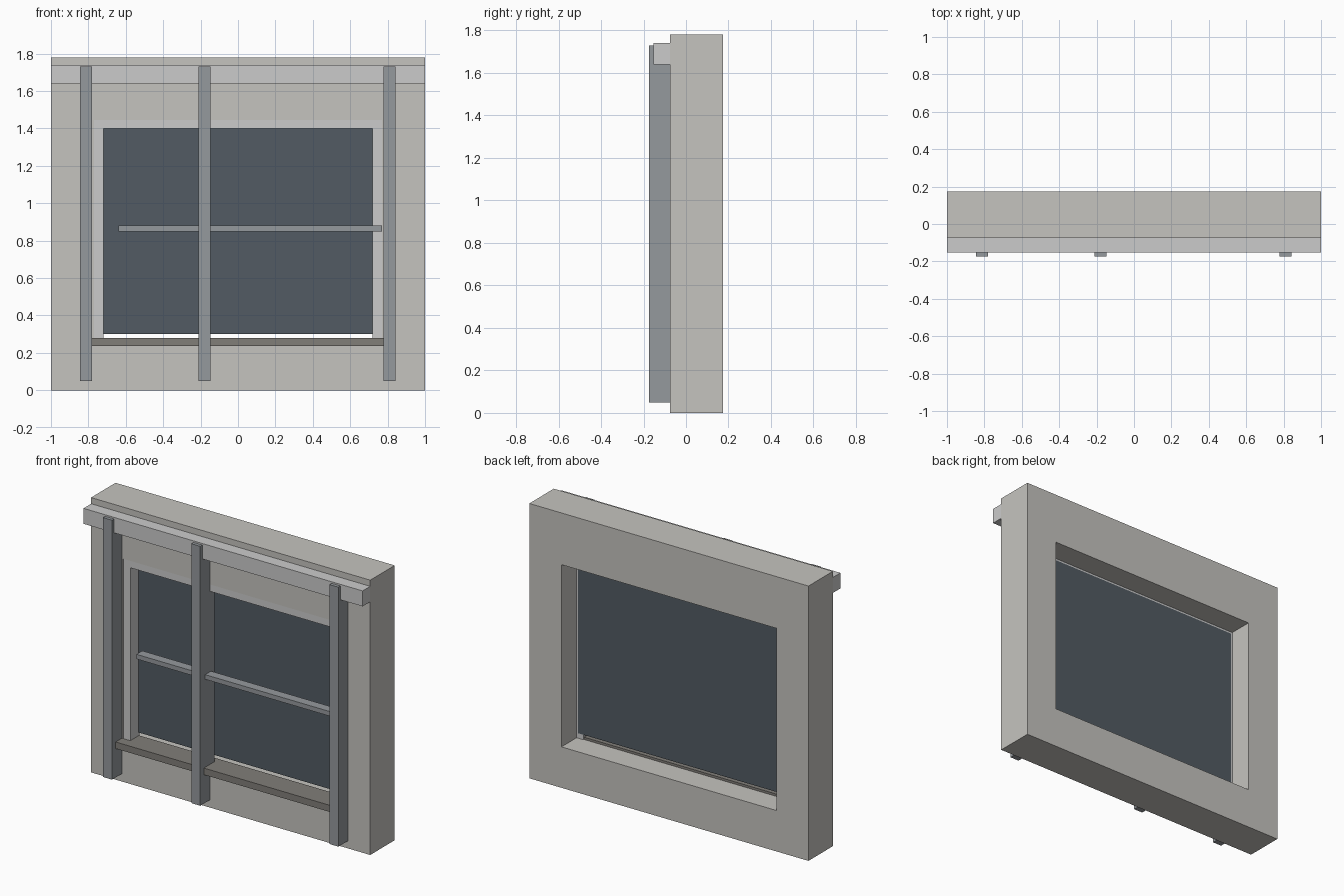
import bpy

if "Cube" in bpy.data.objects:
    bpy.data.objects.remove(bpy.data.objects["Cube"])


def material(name, color):
    m = bpy.data.materials.new(name)
    m.diffuse_color = (*color, 1)
    m.use_nodes = True
    m.node_tree.nodes["Principled BSDF"].inputs["Base Color"].default_value = m.diffuse_color
    return m


WALL = material("plaster", (0.56, 0.55, 0.52))
TRIM = material("light_trim", (0.52, 0.52, 0.52))
METAL = material("metal", (0.30, 0.32, 0.34))
SILL = material("sill_stone", (0.22, 0.21, 0.19))
GLASS = material("dark_glass", (0.085, 0.105, 0.125))


def box(name, x, y, z, mat):
    """Box from (min, max) ranges on each axis."""
    bpy.ops.mesh.primitive_cube_add(size=1)
    ob = bpy.context.object
    ob.name = name
    for v in ob.data.vertices:
        v.co = [r[0] if c < 0 else r[1] for c, r in zip(v.co, (x, y, z))]
    ob.data.materials.append(mat)
    return ob


# Wall around the opening
wall_y = (-0.075, 0.175)
half, low, high = 0.77, 0.265, 1.445
box("wall_below", (-half, half), wall_y, (0, low), WALL)
box("wall_above", (-half, half), wall_y, (high, 1.78), WALL)

# Side walls and window jambs, mirrored left and right
frame_y = (-0.074, 0.02)
for side, s in (("left", -1), ("right", 1)):
    box(f"wall_{side}", sorted((s * half, s)), wall_y, (0, 1.78), WALL)
    box(f"jamb_{side}", sorted((s * 0.72, s * half)), frame_y, (low, high), TRIM)

# Window head, glass and sill
box("frame_head", (-0.72, 0.72), frame_y, (1.40, high), TRIM)
box("glass_pane", (-0.755, 0.755), (0.012, 0.025), (0.30, 1.43), GLASS)
box("sill", (-0.78, 0.78), (-0.138, 0.015), (0.237, 0.28), SILL)

# Lintel band across the top
box("lintel", (-1, 1), (-0.153, -0.075), (1.64, 1.74), TRIM)

# Vertical fins and the cross rail
for name, x in (("left", -0.812), ("middle", -0.18), ("right", 0.81)):
    box(f"fin_{name}", (x - 0.032, x + 0.032), (-0.175, -0.03), (0.05, 1.73), METAL)
box("cross_rail", (-0.64, 0.77), (-0.125, -0.065), (0.85, 0.88), METAL)
